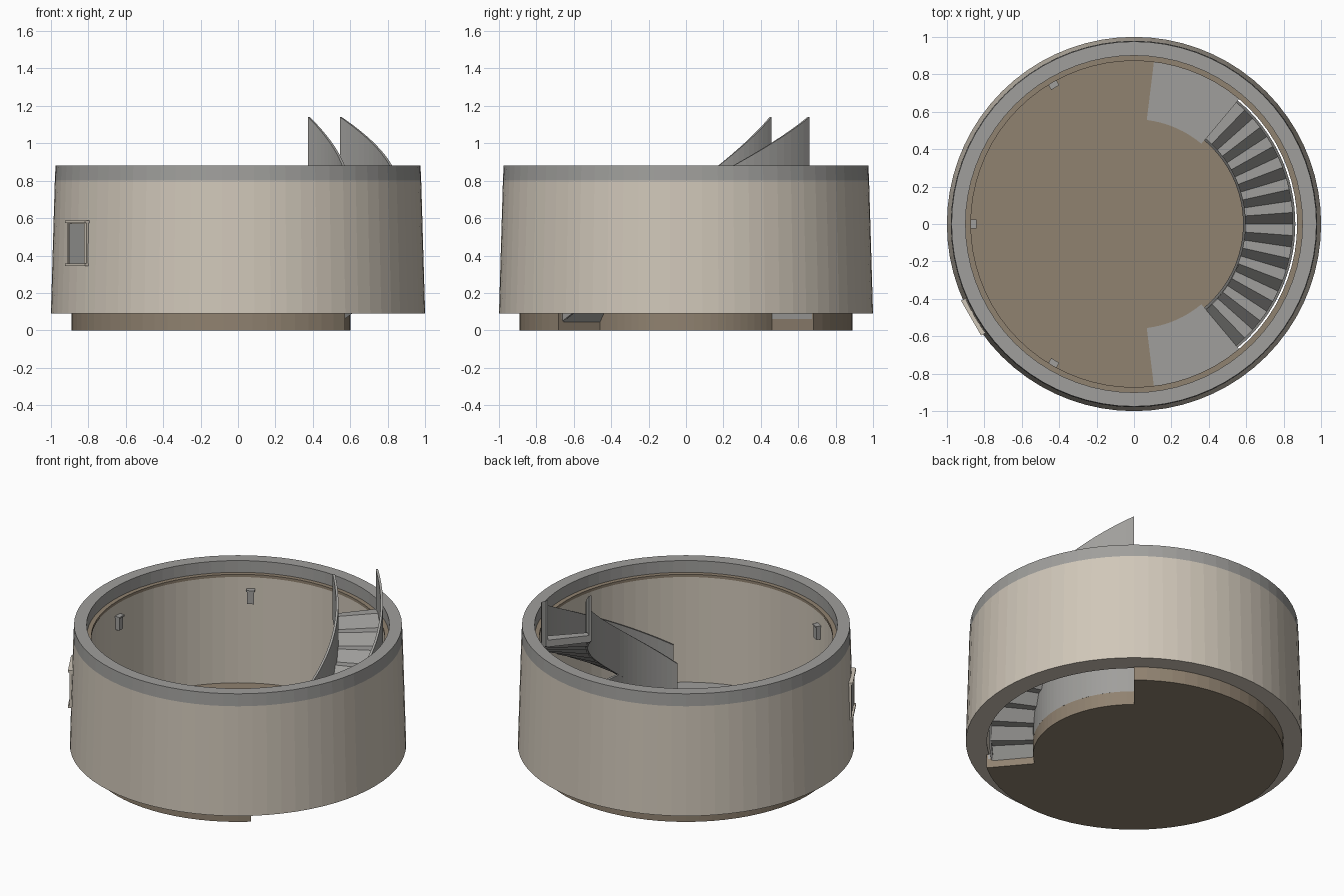
import bpy, bmesh, math
from mathutils import Matrix, Vector

cube = bpy.data.objects.get("Cube")
if cube:
    bpy.data.objects.remove(cube, do_unlink=True)


def material(name, rgb):
    lin = [((c / 255 + 0.055) / 1.055) ** 2.4 for c in rgb] + [1]
    m = bpy.data.materials.new(name)
    m.use_nodes = True
    m.diffuse_color = lin
    m.node_tree.nodes["Principled BSDF"].inputs["Base Color"].default_value = lin
    return m


BEIGE = material("beige plaster", (208, 199, 185))
GREY = material("grey stone", (160, 159, 156))
TAN = material("tan floor", (144, 130, 112))

FLOOR, TOP = 0.09, 0.88      # floor surface and wall top
SWEEP = 50                   # stair runs from -SWEEP to +SWEEP degrees
RAIL = 0.26                  # railing height
R_IN, R_OUT = 0.59, 0.855    # stair radii


def polar(r, deg, z=0):
    a = math.radians(deg)
    return Vector((r * math.cos(a), r * math.sin(a), z))


def finish(name, bm, mat):
    bmesh.ops.recalc_face_normals(bm, faces=bm.faces)
    me = bpy.data.meshes.new(name)
    bm.to_mesh(me)
    bm.free()
    me.materials.append(mat)
    ob = bpy.data.objects.new(name, me)
    bpy.context.collection.objects.link(ob)
    return ob


def sweep(name, angles, section, mat, closed=False):
    """Join the cross-sections section(angle) -> [(r, z), ...] around the z axis."""
    bm = bmesh.new()
    rings = [[bm.verts.new(polar(r, a, z)) for r, z in section(a)] for a in angles]
    pairs = list(zip(rings, rings[1:]))
    if closed:
        pairs.append((rings[-1], rings[0]))
    else:
        bm.faces.new(rings[0])
        bm.faces.new(rings[-1])
    for a, b in pairs:
        for i in range(len(a)):
            j = (i + 1) % len(a)
            bm.faces.new((a[i], a[j], b[j], b[i]))
    return finish(name, bm, mat)


def prism(name, outline, z0, z1, mat):
    bm = bmesh.new()
    face = bm.faces.new([bm.verts.new((p.x, p.y, z0)) for p in outline])
    ext = bmesh.ops.extrude_face_region(bm, geom=[face])["geom"]
    verts = [v for v in ext if isinstance(v, bmesh.types.BMVert)]
    bmesh.ops.translate(bm, verts=verts, vec=(0, 0, z1 - z0))
    return finish(name, bm, mat)


def span(a0, a1, n):
    return [a0 + (a1 - a0) * i / n for i in range(n + 1)]


def arc(r, a0, a1, n):
    return [polar(r, a, 0) for a in span(a0, a1, n)]


def box(name, deg, r, z, size, mat):
    """Box with size (depth, width, height), turned to face outwards."""
    bm = bmesh.new()
    mtx = (Matrix.Translation(polar(r, deg, z))
           @ Matrix.Rotation(math.radians(deg), 4, 'Z')
           @ Matrix.Diagonal((*size, 1)))
    bmesh.ops.create_cube(bm, size=1, matrix=mtx)
    return finish(name, bm, mat)


# Round wall, capping rim and inner ledge
circle = span(0, 360, 72)[:-1]
wall = [(0.875, FLOOR), (1.0, FLOOR), (0.979, 0.80), (0.875, 0.80)]
rim = [(0.90, 0.80), (0.979, 0.80), (0.975, TOP), (0.90, TOP)]
ledge = [(0.872, 0.785), (0.902, 0.785), (0.902, 0.803), (0.872, 0.803)]
sweep("outer_wall", circle, lambda a: wall, BEIGE, True)
sweep("wall_rim", circle, lambda a: rim, GREY, True)
sweep("inner_ledge", circle, lambda a: ledge, TAN, True)

# Floor with a stairwell notch
outline = arc(0.89, SWEEP, 360 - SWEEP, 52) + arc(0.6, -SWEEP, SWEEP, 24)
prism("floor", outline, 0, FLOOR, TAN)

# Landings at both ends of the stairwell
for name, side in (("lower_landing", -1), ("upper_landing", 1)):
    pad = arc(0.88, side * SWEEP, side * 83, 8) + arc(0.56, side * 83, side * SWEEP, 8)
    prism(name, pad, 0.06, FLOOR + 0.004, GREY)


# Curved stair with sloping risers
def slope(a):
    return FLOOR + (TOP - FLOOR) * (a + SWEEP) / (2 * SWEEP)


STEPS = 12
stair_angles = span(-SWEEP, SWEEP, STEPS * 2)


def stair_section(a):
    k = round((a + SWEEP) / (2 * SWEEP) * STEPS * 2)
    z = FLOOR + (TOP - FLOOR) * ((k + 1) // 2) / STEPS
    return [(R_IN, z - 0.045), (R_OUT, z - 0.045), (R_OUT, z), (R_IN, z)]


sweep("stair_steps", stair_angles, stair_section, GREY)


# Railings that follow the stair
def rail_section(r):
    return lambda a: [(r - 0.007, slope(a) - 0.04), (r + 0.007, slope(a) - 0.04),
                      (r + 0.007, slope(a) + RAIL), (r - 0.007, slope(a) + RAIL)]


for name, r in (("inner_railing", R_IN), ("outer_railing", R_OUT)):
    sweep(name, span(-SWEEP, SWEEP, 32), rail_section(r), GREY)

# Low guard wall around the stairwell
guard = [(0.585, FLOOR), (0.6, FLOOR), (0.6, FLOOR + RAIL), (0.585, FLOOR + RAIL)]
sweep("stairwell_guard", span(-SWEEP, SWEEP, 32), lambda a: guard, GREY)

# Wall lamps
for i, deg in enumerate((120, 180, 240)):
    box(f"wall_lamp_{i + 1}", deg, 0.862, 0.66, (0.03, 0.04, 0.08), GREY)
    box(f"wall_lamp_cap_{i + 1}", deg, 0.86, 0.705, (0.036, 0.05, 0.01), GREY)

# Window with its frame
WIN = 210
box("window_pane", WIN, 0.987, 0.46, (0.012, 0.17, 0.22), GREY)
for name, z in (("window_sill", 0.35), ("window_lintel", 0.58)):
    box(name, WIN, 0.988, z, (0.035, 0.215, 0.014), BEIGE)
for name, off in (("window_jamb_a", -5.3), ("window_jamb_b", 5.3)):
    box(name, WIN + off, 0.986, 0.465, (0.03, 0.022, 0.22), BEIGE)
